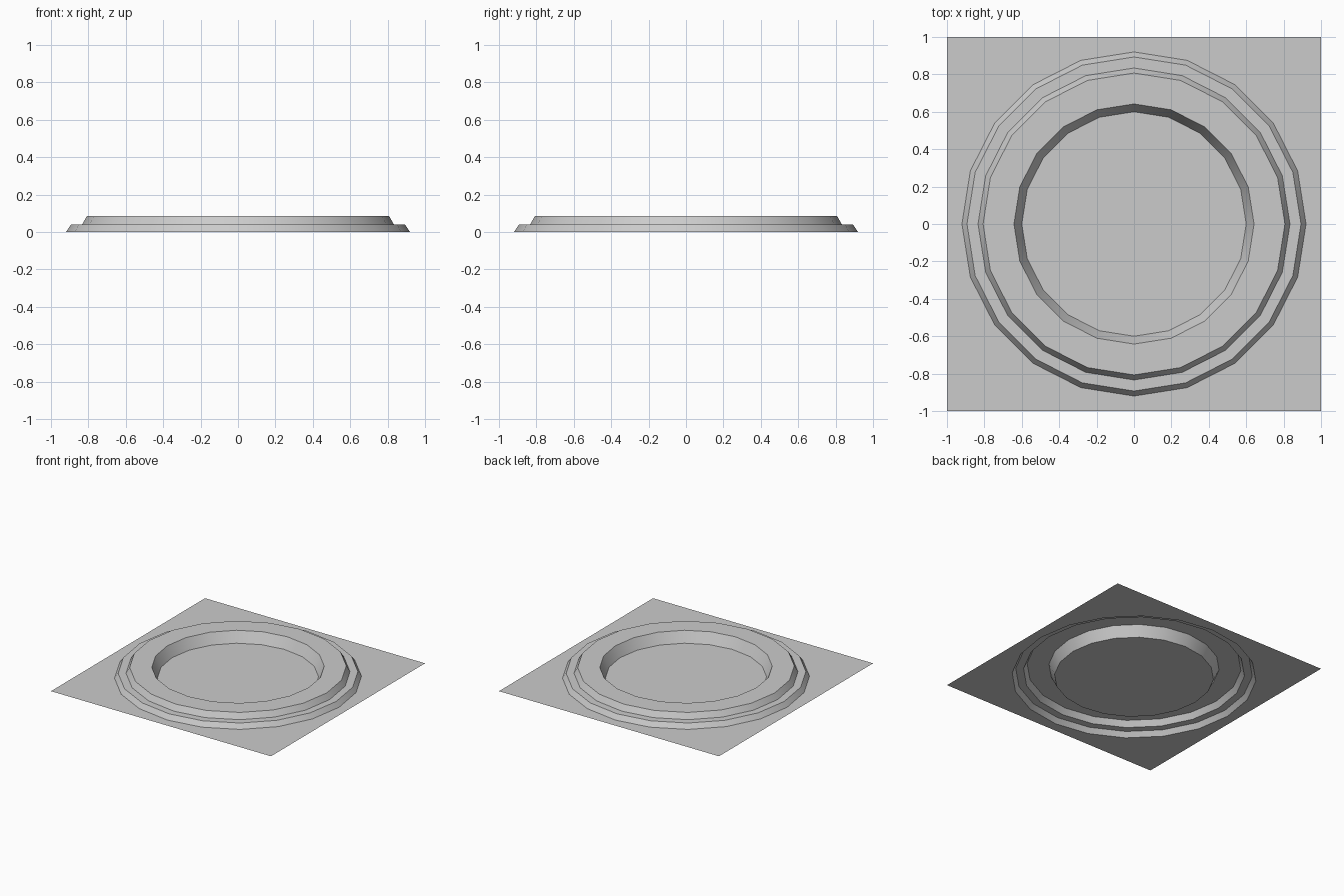
import bpy, bmesh, math

SIDES = 20
# (radius, height) of the stepped rim, from outside to inside
RIM = [(0.92, 0), (0.893, 0.04), (0.834, 0.04),
       (0.807, 0.087), (0.642, 0.087), (0.6, 0)]

cube = bpy.data.objects.get("Cube")
if cube:
    bpy.data.objects.remove(cube, do_unlink=True)

grey = bpy.data.materials.new("plain grey")
grey.use_nodes = True
colour = (0.6, 0.6, 0.6, 1)
grey.diffuse_color = colour
grey.node_tree.nodes["Principled BSDF"].inputs["Base Color"].default_value = colour


def loop(bm, radius, z, sides=SIDES, turn=0.0):
    """Ring of vertices, first one on +x unless turned."""
    angles = [turn + math.tau * i / sides for i in range(sides)]
    return [bm.verts.new((radius * math.cos(a), radius * math.sin(a), z)) for a in angles]


def closed_edges(bm, verts):
    return [bm.edges.new((v, verts[i - 1])) for i, v in enumerate(verts)]


def finish(bm, name):
    mesh = bpy.data.meshes.new(name)
    bm.to_mesh(mesh)
    bm.free()
    mesh.materials.append(grey)
    obj = bpy.data.objects.new(name, mesh)
    bpy.context.collection.objects.link(obj)
    return obj


# Flat square surround with a round opening
bm = bmesh.new()
outline = closed_edges(bm, loop(bm, math.sqrt(2), 0, 4, math.pi / 4))
opening = closed_edges(bm, loop(bm, *RIM[0]))
bmesh.ops.triangle_fill(bm, edges=outline + opening, use_beauty=True, normal=(0, 0, 1))
for face in bm.faces:
    face.normal_update()
    if face.normal.z < 0:
        face.normal_flip()
finish(bm, "square_surround")

# Two-step raised rim, an open shell swept from the profile
bm = bmesh.new()
rings = [loop(bm, r, z) for r, z in RIM]
for outer, inner in zip(rings, rings[1:]):
    for i in range(SIDES):
        bm.faces.new((outer[i - 1], outer[i], inner[i], inner[i - 1]))
rim = finish(bm, "stepped_rim")
bpy.ops.object.select_all(action="DESELECT")
rim.select_set(True)
bpy.context.view_layer.objects.active = rim
bpy.ops.object.shade_smooth_by_angle(angle=math.radians(30))

# Flat floor inside the rim
bm = bmesh.new()
bm.faces.new(loop(bm, *RIM[-1]))
finish(bm, "inner_floor")
